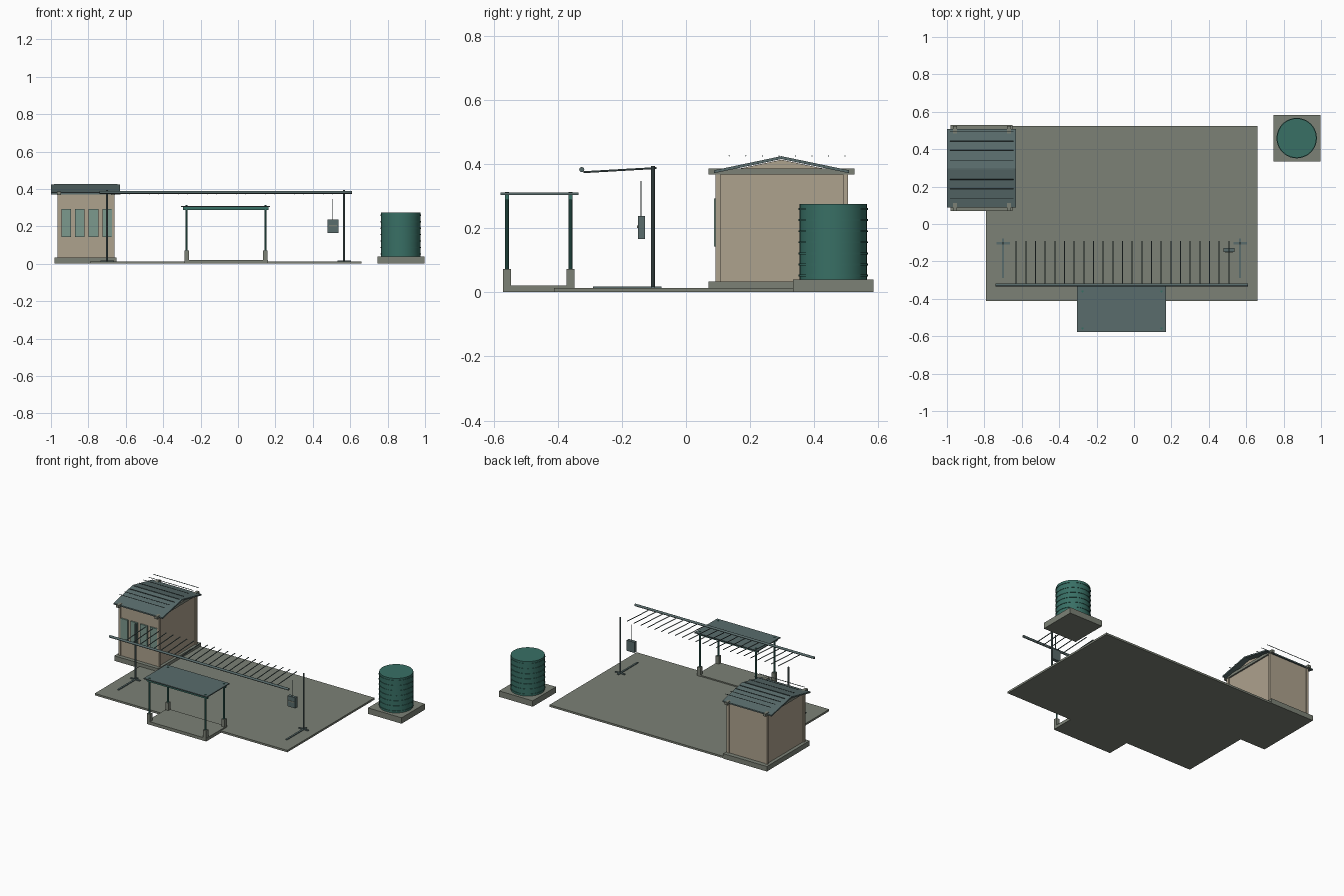
import bpy, bmesh, math
from mathutils import Vector

if "Cube" in bpy.data.objects:
    bpy.data.objects.remove(bpy.data.objects["Cube"])


def mat(name, rgb):
    m = bpy.data.materials.new(name)
    m.diffuse_color = (*rgb, 1)
    m.use_nodes = True
    m.node_tree.nodes["Principled BSDF"].inputs["Base Color"].default_value = m.diffuse_color
    return m


CONCRETE = mat("concrete", (0.20, 0.22, 0.18))
WALL = mat("plaster", (0.42, 0.36, 0.27))
GREEN = mat("green_paint", (0.04, 0.16, 0.13))
STEEL = mat("steel", (0.10, 0.15, 0.15))
GLASS = mat("louvre_glass", (0.20, 0.32, 0.27))


def finish(name, bm, m, smooth=False):
    me = bpy.data.meshes.new(name)
    bmesh.ops.recalc_face_normals(bm, faces=bm.faces)
    bm.to_mesh(me)
    bm.free()
    o = bpy.data.objects.new(name, me)
    bpy.context.collection.objects.link(o)
    me.materials.append(m)
    if smooth:
        bpy.context.view_layer.objects.active = o
        o.select_set(True)
        bpy.ops.object.shade_smooth_by_angle()
        o.select_set(False)
    return o


def box(name, x0, x1, y0, y1, z0, z1, m):
    bm = bmesh.new()
    bmesh.ops.create_cube(bm, size=1)
    for v in bm.verts:
        v.co = ((x0 + x1) / 2 + v.co.x * (x1 - x0),
                (y0 + y1) / 2 + v.co.y * (y1 - y0),
                (z0 + z1) / 2 + v.co.z * (z1 - z0))
    return finish(name, bm, m)


def rod(name, a, b, r, m, n=10):
    a, b = Vector(a), Vector(b)
    bm = bmesh.new()
    bmesh.ops.create_cone(bm, cap_ends=True, segments=n, radius1=r, radius2=r, depth=(b - a).length)
    q = Vector((0, 0, 1)).rotation_difference(b - a)
    for v in bm.verts:
        v.co = q @ v.co + (a + b) / 2
    return finish(name, bm, m, True)


def extrude_x(name, pts, x0, x1, m):
    """Extrude a closed (y, z) profile along x."""
    bm = bmesh.new()
    f = bm.faces.new([bm.verts.new((x0, y, z)) for y, z in pts])
    r = bmesh.ops.extrude_face_region(bm, geom=[f])
    for v in r["geom"]:
        if isinstance(v, bmesh.types.BMVert):
            v.co.x = x1
    return finish(name, bm, m)


# Yard slab
box("yard_slab", -0.79, 0.66, -0.412, 0.525, 0, 0.013, CONCRETE)

# Shed: base, gabled body, posts, eave beams, roof
box("shed_base", -0.98, -0.65, 0.07, 0.53, 0, 0.034, CONCRETE)
extrude_x("shed_walls", [(0.096, 0.034), (0.5, 0.034), (0.5, 0.37), (0.297, 0.413), (0.096, 0.37)],
          -0.957, -0.668, WALL)
for x in (-0.957, -0.668):
    for y in (0.1, 0.497):
        box("shed_corner_post", x - 0.008, x + 0.008, y - 0.008, y + 0.008, 0.034, 0.384, WALL)
    box("shed_eave_beam", x - 0.01, x + 0.01, 0.07, 0.525, 0.367, 0.385, CONCRETE)
extrude_x("shed_roof", [(0.088, 0.371), (0.297, 0.415), (0.508, 0.371), (0.508, 0.38),
                        (0.297, 0.424), (0.088, 0.38)], -1.0, -0.63, STEEL)
for i in range(8):
    y = 0.135 + i * 0.0515
    rod("roof_seam", (-0.985, y, 0.425), (-0.645, y, 0.425), 0.002, STEEL, 6)

# Louvre windows on the shed front
for i in range(4):
    x = -0.945 + i * 0.0735
    box("shed_window", x, x + 0.052, 0.087, 0.1, 0.143, 0.292, GLASS)

# Small shelter
box("shelter_slab", -0.287, 0.16, -0.57, -0.35, 0, 0.021, CONCRETE)
for y in (-0.558, -0.36):
    for x in (-0.275, 0.147):
        box("shelter_pedestal", x - 0.012, x + 0.012, y - 0.012, y + 0.012, 0, 0.072, CONCRETE)
        rod("shelter_post", (x, y, 0.06), (x, y, 0.313), 0.006, GREEN)
    box("shelter_beam", -0.294, 0.163, y - 0.006, y + 0.006, 0.287, 0.304, GREEN)
box("shelter_roof", -0.305, 0.17, -0.578, -0.335, 0.303, 0.31, STEEL)

# Slatted pergola: front rail, sloping slats, rear posts with feet
rod("pergola_rail", (-0.74, -0.325, 0.382), (0.61, -0.325, 0.382), 0.008, STEEL, 14)
for i in range(23):
    x = -0.63 + i * 0.0517
    rod("pergola_slat", (x, -0.32, 0.374), (x, -0.092, 0.387), 0.003, STEEL, 6)
for x in (-0.70, 0.567):
    rod("pergola_post", (x, -0.103, 0.013), (x, -0.103, 0.394), 0.006, STEEL)
    box("post_foot", x - 0.006, x + 0.006, -0.29, -0.077, 0.013, 0.018, STEEL)
    box("post_cross_foot", x - 0.036, x + 0.036, -0.109, -0.097, 0.013, 0.018, STEEL)

# Hanging box
box("hanging_box", 0.479, 0.536, -0.15, -0.128, 0.165, 0.237, STEEL)
box("hanging_box_strip", 0.487, 0.528, -0.152, -0.15, 0.2, 0.208, CONCRETE)
rod("hanging_cord", (0.507, -0.14, 0.237), (0.507, -0.14, 0.347), 0.002, STEEL, 6)

# Water tank on its plinth
TX, TY = 0.87, 0.459
box("tank_plinth", 0.745, 0.998, 0.334, 0.584, 0, 0.04, CONCRETE)
rod("tank_body", (TX, TY, 0.04), (TX, TY, 0.275), 0.105, GREEN, 40)
for i in range(7):
    z = 0.052 + i * 0.0345
    rod("tank_ring", (TX, TY, z - 0.003), (TX, TY, z + 0.003), 0.108, GREEN, 40)
